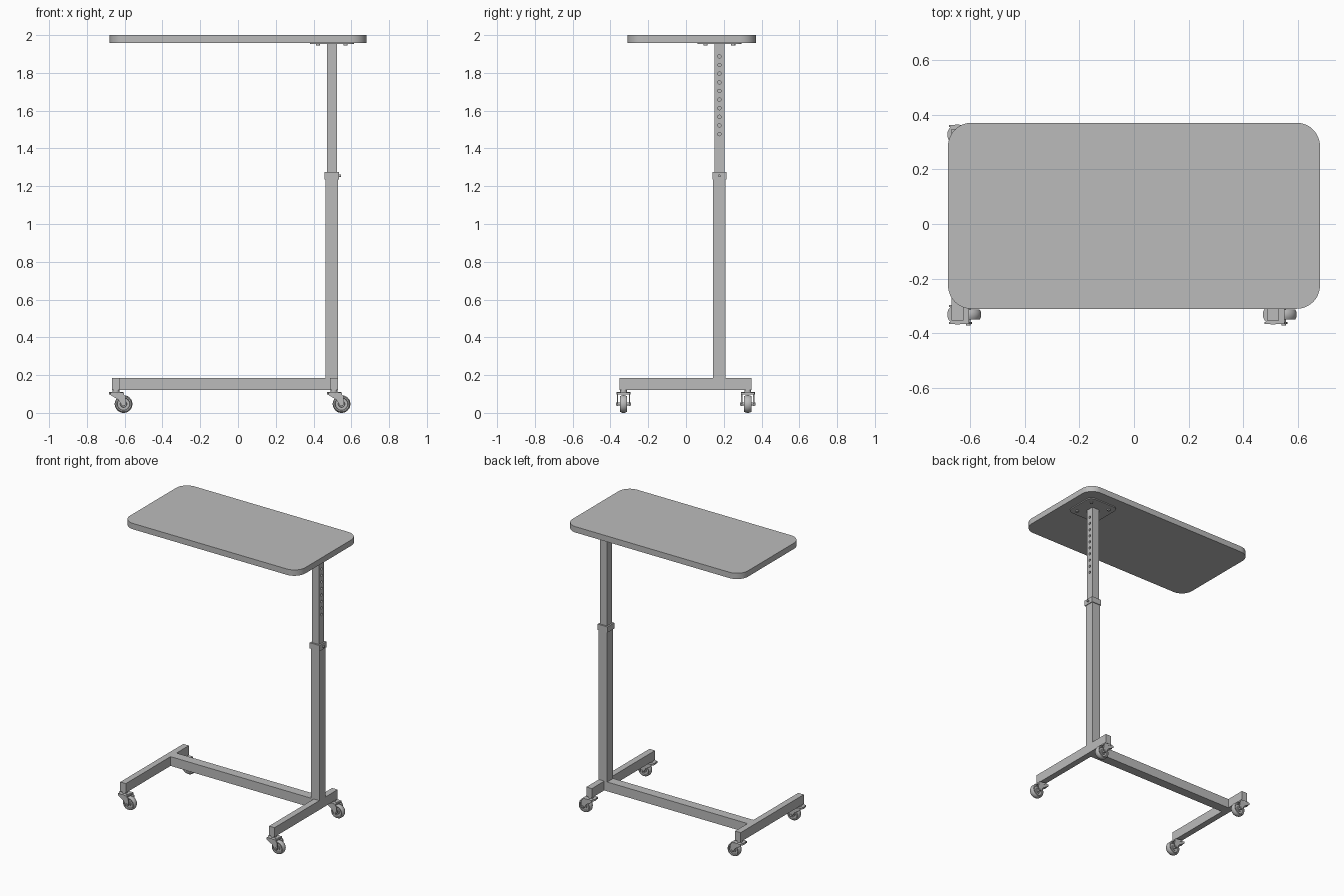
import bpy, bmesh, math
from mathutils import Matrix, Vector

cube = bpy.data.objects.get("Cube")
if cube:
    bpy.data.objects.remove(cube, do_unlink=True)

GREY = (0.5, 0.5, 0.5, 1)
grey = bpy.data.materials.new("plain grey")
grey.use_nodes = True
grey.diffuse_color = GREY
grey.node_tree.nodes["Principled BSDF"].inputs["Base Color"].default_value = GREY


def finish(name, bm, smooth=False):
    bmesh.ops.recalc_face_normals(bm, faces=bm.faces)
    mesh = bpy.data.meshes.new(name)
    bm.to_mesh(mesh)
    bm.free()
    mesh.materials.append(grey)
    obj = bpy.data.objects.new(name, mesh)
    bpy.context.collection.objects.link(obj)
    if smooth:
        bpy.ops.object.select_all(action='DESELECT')
        obj.select_set(True)
        bpy.context.view_layer.objects.active = obj
        bpy.ops.object.shade_smooth_by_angle(angle=math.radians(35))
    return obj


def add_box(bm, low, high):
    low, high = Vector(low), Vector(high)
    scale = Matrix.Diagonal((*(high - low), 1))
    bmesh.ops.create_cube(bm, size=1, matrix=Matrix.Translation((low + high) / 2) @ scale)


def box(name, low, high):
    bm = bmesh.new()
    add_box(bm, low, high)
    return finish(name, bm)


def add_rod(bm, centre, radius, length, axis='Z', sides=24):
    turn = {'X': Matrix.Rotation(math.pi / 2, 4, 'Y'),
            'Y': Matrix.Rotation(math.pi / 2, 4, 'X'),
            'Z': Matrix.Identity(4)}[axis]
    bmesh.ops.create_cone(bm, cap_ends=True, segments=sides, radius1=radius, radius2=radius,
                          depth=length, matrix=Matrix.Translation(centre) @ turn)


def add_prism(bm, points, offset):
    face = bm.faces.new([bm.verts.new(p) for p in points])
    grown = bmesh.ops.extrude_face_region(bm, geom=[face])["geom"]
    bmesh.ops.translate(bm, vec=offset, verts=[v for v in grown if isinstance(v, bmesh.types.BMVert)])


def rounded_slab(name, low, high, radius, steps=12):
    points = []
    corners = [(high[0], high[1]), (low[0], high[1]), (low[0], low[1]), (high[0], low[1])]
    for i, (x, y) in enumerate(corners):
        cx = x - radius if x == high[0] else x + radius
        cy = y - radius if y == high[1] else y + radius
        for k in range(steps + 1):
            a = math.pi / 2 * (i + k / steps)
            points.append((cx + radius * math.cos(a), cy + radius * math.sin(a), low[2]))
    bm = bmesh.new()
    add_prism(bm, points, (0, 0, high[2] - low[2]))
    return finish(name, bm, True)


POST_X, POST_Y = 0.497, 0.177

# Tabletop and its mounting plate with screws
rounded_slab("tabletop", (-0.68, -0.31, 1.959), (0.68, 0.37, 2.0), 0.085)
rounded_slab("mounting_plate", (0.38, 0.06, 1.952), (0.614, 0.294, 1.959), 0.04)
bm = bmesh.new()
for sx in (-1, 1):
    for sy in (-1, 1):
        add_rod(bm, (POST_X + sx * 0.073, POST_Y + sy * 0.073, 1.949), 0.011, 0.01, sides=16)
finish("plate_screws", bm, True)

# Telescoping post: lower tube, collar, inner tube with height holes
box("lower_post", (POST_X - 0.033, POST_Y - 0.033, 0.12), (POST_X + 0.033, POST_Y + 0.033, 1.24))
box("post_collar", (POST_X - 0.038, POST_Y - 0.038, 1.235), (POST_X + 0.038, POST_Y + 0.038, 1.275))
upper_post = box("upper_post", (POST_X - 0.027, POST_Y - 0.027, 1.25),
                 (POST_X + 0.027, POST_Y + 0.027, 1.955))
bm = bmesh.new()
for i in range(10):
    add_rod(bm, (POST_X + 0.027, POST_Y, 1.476 + i * 0.0457), 0.009, 0.03, 'X', 16)
hole_cutter = finish("hole_cutter", bm)
hole_cutter.hide_render = True
hole_cutter.hide_viewport = True
cut = upper_post.modifiers.new("height_holes", 'BOOLEAN')
cut.object = hole_cutter
cut.solver = 'EXACT'

# Locking pin on the collar
bm = bmesh.new()
add_rod(bm, (POST_X + 0.042, POST_Y, 1.255), 0.007, 0.012, 'X', 16)
finish("locking_pin", bm, True)

# Base: two feet joined by a crossbar
box("right_foot", (-0.667, -0.352, 0.12), (-0.624, 0.347, 0.185))
box("left_foot", (0.487, -0.352, 0.12), (0.53, 0.347, 0.185))
box("crossbar", (-0.624, POST_Y - 0.033, 0.12), (0.487, POST_Y + 0.033, 0.185))


def add_wheel(bm, centre):
    # Lathed tyre with rounded shoulders and a recessed hub
    profile = [(0.0, -0.015), (0.016, -0.015), (0.018, -0.011), (0.032, -0.011), (0.034, -0.019),
               (0.041, -0.019), (0.046, -0.01), (0.047, 0)]
    profile += [(r, -y) for r, y in reversed(profile[:-1])]
    verts = [bm.verts.new((centre[0] + r, centre[1] + y, centre[2])) for r, y in profile]
    edges = [bm.edges.new(pair) for pair in zip(verts, verts[1:])]
    bmesh.ops.spin(bm, geom=verts + edges, cent=centre, axis=(0, 1, 0),
                   angle=math.tau, steps=32, use_merge=True)
    bmesh.ops.remove_doubles(bm, verts=bm.verts, dist=0.0001)


def caster(name, x, y):
    axle = (x + 0.04, y, 0.047)
    bm = bmesh.new()
    add_wheel(bm, axle)
    finish(name + "_wheel", bm, True)
    # Fork: swivel stem, round cap, and two cheek plates holding the axle
    bm = bmesh.new()
    add_rod(bm, (x, y, 0.115), 0.018, 0.02)
    add_rod(bm, (x, y, 0.104), 0.037, 0.012, sides=32)
    add_box(bm, (x, y - 0.035, 0.098), (x + 0.042, y + 0.035, 0.108))
    outline = [(-0.03, 0.108), (0.03, 0.108), (0.05, 0.09), (0.054, 0.05),
               (0.046, 0.036), (0.032, 0.038), (0.012, 0.07), (-0.03, 0.095)]
    for side in (-1, 1):
        add_prism(bm, [(x + px, y + side * 0.028, pz) for px, pz in outline], (0, side * 0.007, 0))
    add_rod(bm, axle, 0.008, 0.08, 'Y', 16)
    finish(name + "_fork", bm, True)


for side, x in (("right", -0.646), ("left", 0.508)):
    for end, y in (("front", -0.331), ("back", 0.327)):
        caster(f"{end}_{side}_caster", x, y)
